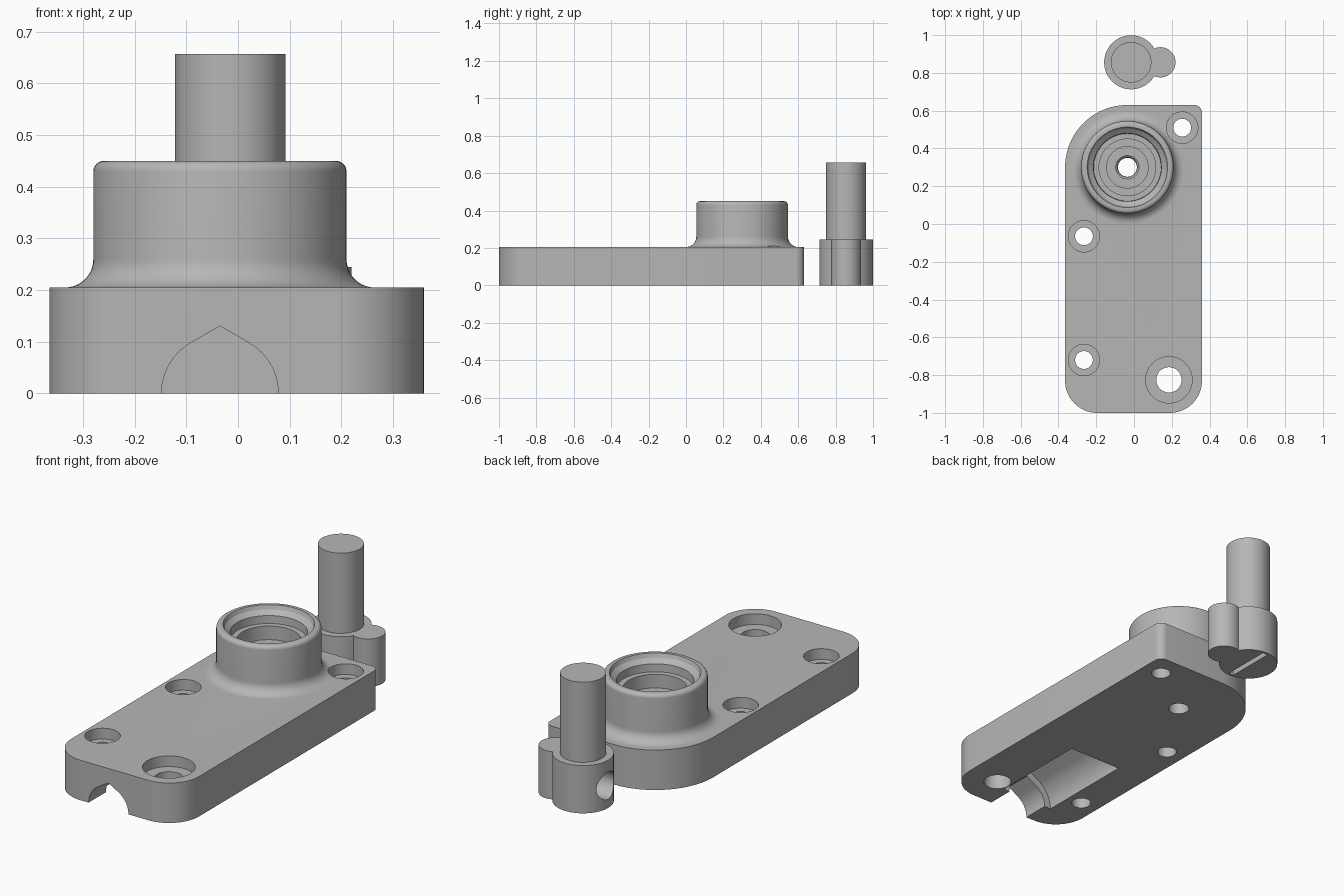
import bpy, bmesh, math
from math import sin, cos, pi, radians

if "Cube" in bpy.data.objects:
    bpy.data.objects.remove(bpy.data.objects["Cube"])

grey = bpy.data.materials.new("plain_grey")
grey.diffuse_color = (0.47, 0.47, 0.47, 1)
grey.use_nodes = True
grey.node_tree.nodes["Principled BSDF"].inputs["Base Color"].default_value = grey.diffuse_color


def new_object(name, bm):
    bmesh.ops.recalc_face_normals(bm, faces=bm.faces)
    mesh = bpy.data.meshes.new(name)
    bm.to_mesh(mesh)
    bm.free()
    mesh.materials.append(grey)
    obj = bpy.data.objects.new(name, mesh)
    bpy.context.collection.objects.link(obj)
    return obj


def arc(cx, cy, r, a0, a1, n=16):
    return [(cx + r * cos(radians(a0 + (a1 - a0) * i / n)),
             cy + r * sin(radians(a0 + (a1 - a0) * i / n))) for i in range(n + 1)]


def prism(name, outline, lo, hi, axis="z"):
    """Extrude an outline along z (outline is x, y) or along y (outline is x, z)."""
    bm = bmesh.new()
    put = (lambda p, h: (p[0], p[1], h)) if axis == "z" else (lambda p, h: (p[0], h, p[1]))
    a = [bm.verts.new(put(p, lo)) for p in outline]
    b = [bm.verts.new(put(p, hi)) for p in outline]
    bm.faces.new(a)
    bm.faces.new(b)
    n = len(a)
    for i in range(n):
        j = (i + 1) % n
        bm.faces.new((a[i], a[j], b[j], b[i]))
    return new_object(name, bm)


def lathe(name, cx, cy, profile, n=72):
    """Solid of revolution from (radius, z) points, capped at both ends."""
    bm = bmesh.new()
    rings = [[bm.verts.new((cx + r * cos(2 * pi * i / n), cy + r * sin(2 * pi * i / n), z))
              for i in range(n)] for r, z in profile]
    for a, b in zip(rings, rings[1:]):
        for i in range(n):
            j = (i + 1) % n
            bm.faces.new((a[i], a[j], b[j], b[i]))
    bm.faces.new(rings[0])
    bm.faces.new(rings[-1])
    return new_object(name, bm)


def combine(target, tool, operation):
    mod = target.modifiers.new("bool", "BOOLEAN")
    mod.operation, mod.solver, mod.object = operation, "EXACT", tool
    bpy.context.view_layer.objects.active = target
    bpy.ops.object.modifier_apply(modifier=mod.name)
    bpy.data.objects.remove(tool)


def finish(obj):
    bpy.ops.object.select_all(action="DESELECT")
    obj.select_set(True)
    bpy.context.view_layer.objects.active = obj
    bpy.ops.object.shade_smooth_by_angle(angle=radians(25))


BX, BY = -0.035, 0.30      # boss axis
TOP = 0.205                # plate thickness

# Base plate with a large round corner around the boss
plate = prism("base_plate",
              arc(0.19, -0.83, 0.17, -90, 0) + arc(0.32, 0.59, 0.04, 0, 90, 6)
              + arc(BX, BY, 0.33, 90, 180, 28) + arc(-0.195, -0.83, 0.17, 180, 270),
              0, TOP)

# Boss with flared foot and rounded rim
boss = lathe("boss", BX, BY,
             [(0.30, 0.15)] + arc(0.30, 0.26, 0.055, 270, 180, 10)
             + arc(0.225, 0.43, 0.02, 0, 90, 6))
combine(plate, boss, "UNION")

# Stepped bore through the boss
bore = lathe("bore_cutter", BX, BY,
             [(0.05, -0.1), (0.05, 0.13), (0.053, 0.142), (0.062, 0.15), (0.11, 0.15),
              (0.11, 0.30), (0.15, 0.30), (0.15, 0.37), (0.178, 0.37), (0.18, 0.41),
              (0.205, 0.43), (0.213, 0.45), (0.213, 0.55)])
combine(plate, bore, "DIFFERENCE")

# Counterbored screw holes
for x, y, wide, narrow in ((0.255, 0.51, 0.083, 0.047), (-0.265, -0.065, 0.083, 0.047),
                           (-0.265, -0.72, 0.083, 0.047), (0.185, -0.825, 0.123, 0.067)):
    hole = lathe("hole_cutter", x, y, [(narrow, -0.1), (narrow, TOP - 0.055),
                                       (wide, TOP - 0.055), (wide, 0.3)], 48)
    combine(plate, hole, "DIFFERENCE")


# Pointed-arch channel from the front, widening to a pocket underneath
def arch(r):
    return ([(BX + r, -0.05)] + arc(BX, 0, r, 0, 60, 12) + [(BX, r / cos(radians(30)))]
            + arc(BX, 0, r, 120, 180, 12) + [(BX - r, -0.05)])


combine(plate, prism("channel_cutter", arch(0.113), -1.1, -0.6, "y"), "DIFFERENCE")
combine(plate, prism("pocket_cutter", arch(0.15), -0.86, -0.34, "y"), "DIFFERENCE")
finish(plate)

# Pin: round foot with a side lug, and a shaft
PX, PY = -0.015, 0.856
pin = prism("locking_pin",
            arc(PX, PY, 0.143, 30.8, 329.2, 60) + arc(PX + 0.155, PY, 0.08, -113.7, 113.7, 32),
            0, 0.245)
combine(pin, lathe("shaft", PX, PY, [(0.107, 0.22), (0.107, 0.657)], 64), "UNION")

# Blind cross hole in the foot, and a narrow slot underneath
cross = lathe("cross_cutter", 0, 0, [(0.07, -0.15), (0.07, 0.15)], 40)
cross.rotation_euler = (0, pi / 2, 0)
cross.location = (PX - 0.15, PY, 0.115)
bpy.context.view_layer.update()
combine(pin, cross, "DIFFERENCE")
slot = prism("slot_cutter", [(PX - 0.014, PY - 0.13), (PX + 0.014, PY - 0.13),
                             (PX + 0.014, PY + 0.13), (PX - 0.014, PY + 0.13)], -0.05, 0.03)
combine(pin, slot, "DIFFERENCE")
finish(pin)
